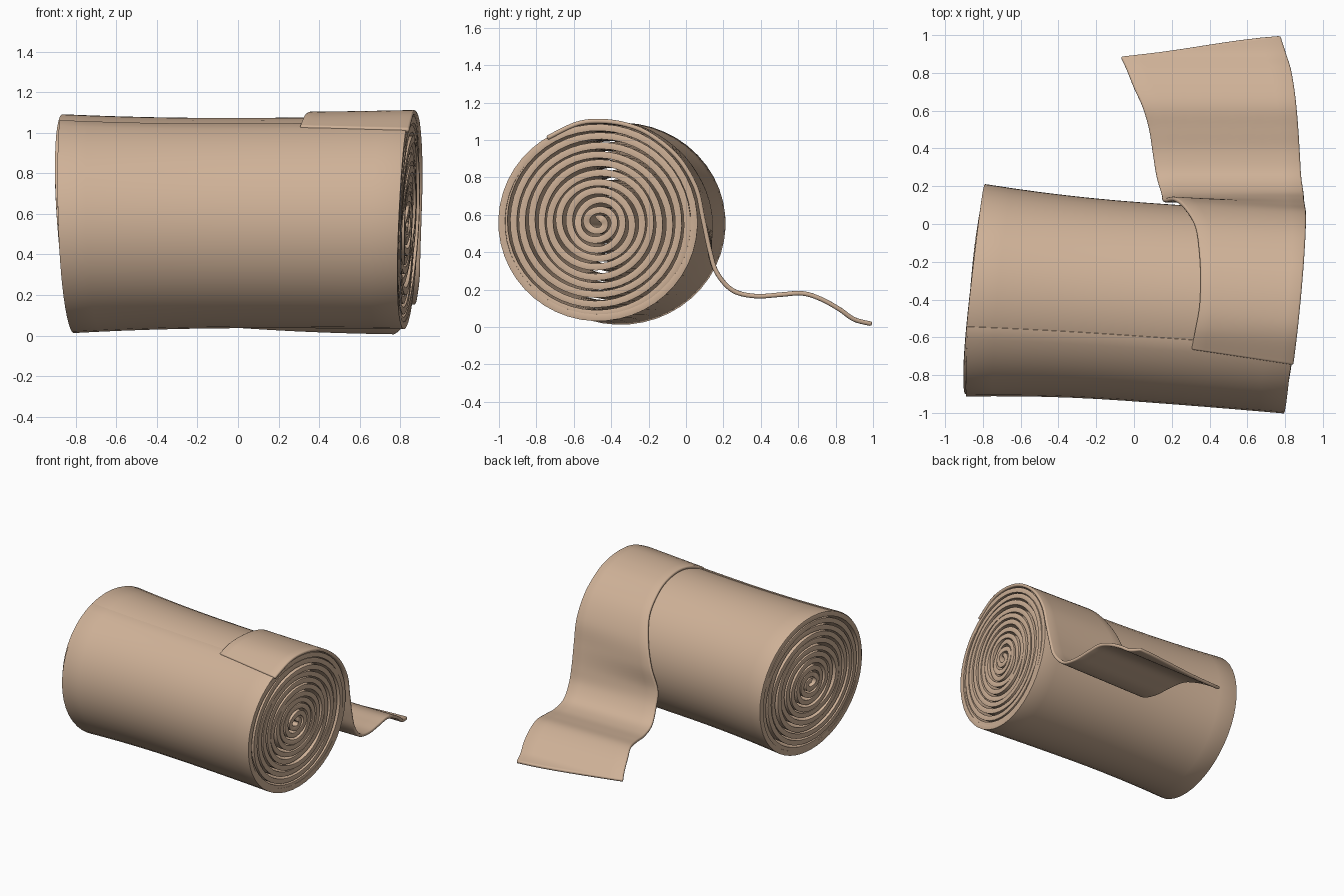
import bpy, math, random
from mathutils import Vector

if "Cube" in bpy.data.objects:
    bpy.data.objects.remove(bpy.data.objects["Cube"])

random.seed(4)
TURNS, STEPS, COLS = 11, 48, 12

cloth = bpy.data.materials.new("tan cloth")
cloth.diffuse_color = (0.62, 0.44, 0.31, 1)
cloth.use_nodes = True
cloth.node_tree.nodes["Principled BSDF"].inputs["Base Color"].default_value = cloth.diffuse_color


def roll_point(phi, t, rho=1.0, off=0.0):
    """Point on the slightly waisted, skewed roll; t runs -1..1 along its length."""
    flare = t * t * (0.022 if t < 0 else 0.008)
    ry = 0.527 + flare * (1.8 if t < 0 else 1) + off
    rz = 0.522 + flare + off
    dy, dz = ry * rho * math.cos(phi), rz * rho * math.sin(phi)
    return Vector((0.84 * t + 0.1 * dy + 0.05 * t * dz,
                   -0.41 - 0.06 * t + dy, 0.556 + 0.003 * t + dz))


def catmull(pts, s):
    """Smooth curve through pts at parameter s."""
    n = len(pts) - 1
    i = min(int(s), n - 1)
    f = s - i
    a, b, c, d = (pts[max(0, min(n, k))] for k in (i - 1, i, i + 1, i + 2))
    return 0.5 * (2 * b + (c - a) * f + (2 * a - 5 * b + 4 * c - d) * f**2
                  + (3 * b - a - 3 * c + d) * f**3)


def sheet(name, rows, thickness):
    """Cloth sheet from a grid of points, thickened with soft edges."""
    w = len(rows[0])
    verts = [p for r in rows for p in r]
    faces = [(i * w + j, i * w + j + 1, (i + 1) * w + j + 1, (i + 1) * w + j)
             for i in range(len(rows) - 1) for j in range(w - 1)]
    me = bpy.data.meshes.new(name)
    me.from_pydata(verts, [], faces)
    me.materials.append(cloth)
    for p in me.polygons:
        p.use_smooth = True
    ob = bpy.data.objects.new(name, me)
    bpy.context.collection.objects.link(ob)
    so = ob.modifiers.new("thickness", 'SOLIDIFY')
    so.thickness, so.offset = thickness, 0
    be = ob.modifiers.new("soft edges", 'BEVEL')
    be.width, be.segments = thickness * 0.38, 2
    be.limit_method, be.angle_limit = 'ANGLE', math.radians(50)
    return ob


# Rolled cloth: a spiral whose last turn closes flush on itself
TH = 0.036
waves = [(random.uniform(0.6, 2.7), random.uniform(0, 6)) for _ in range(4)]
rows = []
end_angle = math.radians(110)
total = TURNS * STEPS
for i in range(total + 1):
    turn = i / STEPS
    phi = end_angle + 2 * math.pi * (TURNS - turn)
    grow = min(1.0, turn / (TURNS - 1))
    rho = 0.035 + (0.958 - 0.035) * grow
    if turn > TURNS - 1:
        rho += 0.007 * (turn - TURNS + 1)
    inner = 1 - grow ** 6
    rho += inner * 0.007 * math.sin(2.3 * phi + 1) * min(1, turn)
    wob = [sum(math.sin(f * phi + p + k) for f, p in waves) * 0.003 for k in (0, 2)]
    row = []
    for j in range(COLS + 1):
        t = -1 + 2 * j / COLS
        p = roll_point(phi, t, rho)
        p.x += t * (wob[0] if t < 0 else wob[1]) * t * t
        row.append(p)
    rows.append(row)
sheet("rolled_cloth", rows, TH)

# Loose tail: narrow layer wrapped over the top, then trailing behind
wrapped = [(116, .38, -.004), (103, .39, .008), (90, .40, .012), (75, .39, .013),
           (60, .37, .014), (40, .33, .016), (20, .25, .02), (2, .18, .026)]
free = [(.127, .41, .155, .90), (.165, .29, .145, .897), (.25, .195, .12, .885),
        (.37, .165, .10, .878), (.5, .172, .08, .87), (.62, .18, .045, .86),
        (.72, .15, .0, .848), (.82, .095, -.04, .83), (.9, .04, -.075, .805),
        (.995, .016, -.09, .775)]
columns = []
for j in range(9):
    v = j / 8
    pts = [roll_point(math.radians(a + 5 * v if k == 0 else a), tl + (1.01 - tl) * v, 1, off)
           for k, (a, tl, off) in enumerate(wrapped)]
    pts += [Vector((xl + (xr - xl) * v, y, z)) for y, z, xl, xr in free]
    s_end = len(pts) - 1 - 1.2 * (1 - v)      # slanted cut at the loose end
    columns.append([catmull(pts, s_end * i / 110) for i in range(111)])
sheet("loose_tail", [list(r) for r in zip(*columns)], 0.024)
